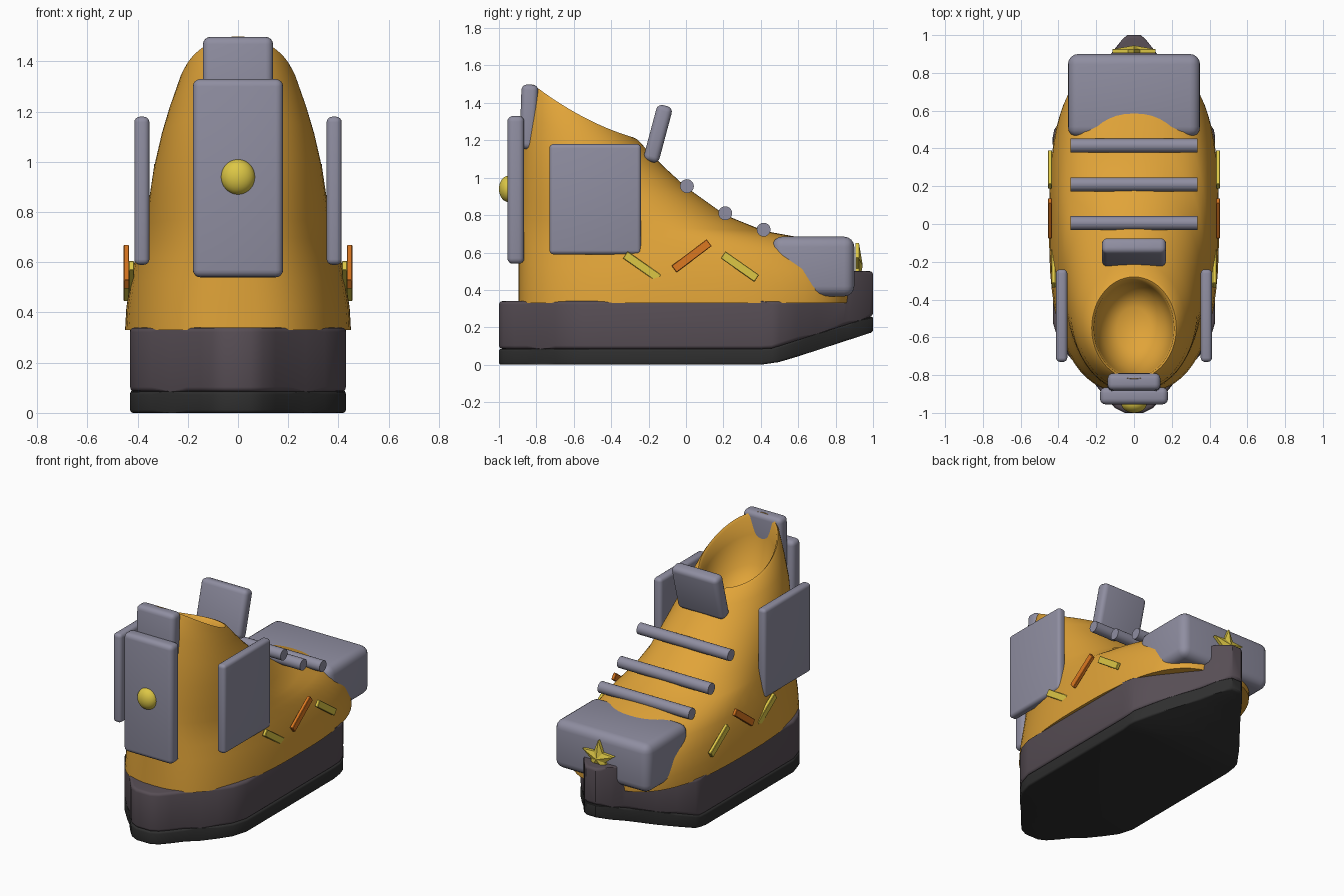
import bpy, bmesh, math
from mathutils import Matrix

if "Cube" in bpy.data.objects:
    bpy.data.objects.remove(bpy.data.objects["Cube"])

def material(name, rgb):
    m = bpy.data.materials.new(name)
    m.diffuse_color = (*rgb, 1)
    m.use_nodes = True
    m.node_tree.nodes["Principled BSDF"].inputs["Base Color"].default_value = m.diffuse_color
    return m

AMBER = material("amber_fabric", (0.75, 0.37, 0.04))
GREY = material("grey_plate", (0.275, 0.27, 0.355))
PLUM = material("plum_midsole", (0.095, 0.075, 0.09))
BLACK = material("black_rubber", (0.028, 0.028, 0.028))
YELLOW = material("yellow_trim", (0.72, 0.57, 0.06))
RUST = material("rust_trim", (0.72, 0.19, 0.015))

def finish(name, bm, mat, angle=35):
    bmesh.ops.recalc_face_normals(bm, faces=bm.faces[:])
    me = bpy.data.meshes.new(name)
    bm.to_mesh(me)
    bm.free()
    ob = bpy.data.objects.new(name, me)
    bpy.context.collection.objects.link(ob)
    me.materials.append(mat)
    bpy.ops.object.select_all(action='DESELECT')
    ob.select_set(True)
    bpy.context.view_layer.objects.active = ob
    bpy.ops.object.shade_smooth_by_angle(angle=math.radians(angle))
    return ob

def box(name, loc, size, mat, bevel=0.03, tilt=0.0, segments=4):
    bm = bmesh.new()
    bmesh.ops.create_cube(bm, size=1)
    bmesh.ops.scale(bm, vec=size, verts=bm.verts[:])
    bmesh.ops.bevel(bm, geom=bm.edges[:], offset=bevel, segments=segments,
                    profile=0.5, affect='EDGES')
    bmesh.ops.transform(bm, matrix=Matrix.Translation(loc) @ Matrix.Rotation(tilt, 4, 'X'),
                        verts=bm.verts[:])
    return finish(name, bm, mat)

def interp(points, y):
    for (y0, z0), (y1, z1) in zip(points, points[1:]):
        if y <= y1:
            return z0 + (z1 - z0) * max(0, (y - y0) / (y1 - y0))
    return points[-1][1]

# Sole layers: half widths along y, with separate height curves
OUTLINE = [(-1, .05), (-.975, .1), (-.92, .15), (-.85, .205), (-.78, .27), (-.7, .345),
           (-.62, .4), (-.52, .43), (.4, .43), (.46, .43), (.5, .422), (.6, .355), (.7, .275),
           (.84, .165), (.87, .145), (.93, .1), (.98, .06), (1, .035)]
TREAD = [(-1, 0), (.4, 0), (.5, .015), (.6, .045), (1, .175)]
SEAM = [(-1, .085), (.45, .085), (1, .26)]
TOP = [(-1, .34), (.845, .34), (.87, .5), (1, .5)]

def sole(name, low, high, mat, bevel):
    bm = bmesh.new()
    rings = []
    for y, w in OUTLINE:
        a, b = interp(low, y), interp(high, y)
        rings.append([bm.verts.new(p) for p in ((-w, y, a), (w, y, a), (w, y, b), (-w, y, b))])
    for r, s in zip(rings, rings[1:]):
        for i in range(4):
            j = (i + 1) % 4
            bm.faces.new((r[i], r[j], s[j], s[i]))
    bm.faces.new(rings[0])
    bm.faces.new(rings[-1])
    rims = [bm.edges.get((r[i], s[i])) for r, s in zip(rings, rings[1:]) for i in range(4)]
    rims += [bm.edges.get((r[i], r[i + 1])) for r in (rings[0], rings[-1]) for i in (0, 2)]
    bmesh.ops.bevel(bm, geom=rims, offset=bevel, segments=3, profile=0.5,
                    affect='EDGES', clamp_overlap=True)
    return finish(name, bm, mat)

sole("outsole", TREAD, SEAM, BLACK, 0.012)
sole("midsole", SEAM, TOP, PLUM, 0.018)

# Upper: tilted egg rings from sole to collar, then down into the foot opening
# front y, front z, back y, back z, half width, front exponent, back exponent
RINGS = [(.875, .33, -.895, .33, .45, 2.8, 2.6),
         (.885, .41, -.895, .43, .445, 2.8, 2.55),
         (.86, .51, -.895, .53, .43, 2.7, 2.45),
         (.78, .61, -.895, .62, .41, 2.5, 2.35),
         (.64, .675, -.895, .70, .39, 2.3, 2.25),
         (.42, .715, -.89, .78, .375, 2.2, 2.2),
         (.21, .80, -.89, .88, .357, 2.1, 2.15),
         (.0, .95, -.885, 1.02, .335, 2.1, 2.1),
         (-.12, 1.06, -.875, 1.18, .305, 2, 2.1),
         (-.20, 1.14, -.86, 1.33, .272, 2, 2),
         (-.26, 1.205, -.835, 1.475, .235, 2, 2),
         (-.28, 1.215, -.82, 1.5, .224, 2, 2),
         (-.295, 1.205, -.81, 1.48, .212, 2, 2),
         (-.31, 1.15, -.80, 1.36, .203, 2, 2),
         (-.35, 1.05, -.76, 1.17, .168, 2, 2),
         (-.44, 1.0, -.67, 1.05, .09, 2, 2)]
SEG = 64

def ring_point(k, i):
    yf, zf, yb, zb, w, nf, nb = RINGS[k]
    a = 2 * math.pi * i / SEG
    c, s = math.cos(a), math.sin(a)
    n = nf if c > 0 else nb
    u = math.copysign(abs(c) ** (2 / n), c)
    v = math.copysign(abs(s) ** (2 / n), s)
    t = (u + 1) / 2
    sag = (zb - zf) * 0.45 * t * (1 - t)
    return (w * v, yb + (yf - yb) * t, zb + (zf - zb) * t - sag)

bm = bmesh.new()
loops = [[bm.verts.new(ring_point(k, i)) for i in range(SEG)] for k in range(len(RINGS))]
for r, s in zip(loops, loops[1:]):
    for i in range(SEG):
        j = (i + 1) % SEG
        bm.faces.new((r[i], r[j], s[j], s[i]))
bm.faces.new(loops[0])
bm.faces.new(loops[-1])
finish("upper", bm, AMBER, 60)

# Grey plates
box("toe_cap", (0, .68, .525), (.70, .44, .32), GREY, .055)
box("tongue", (0, -.15, 1.235), (.34, .085, .31), GREY, .03, -math.radians(15))
box("heel_plate", (0, -.91, .935), (.36, .09, .79), GREY, .03)
box("pull_tab", (0, -.84, 1.325), (.28, .09, .345), GREY, .03, -math.radians(2))
for side, x in (("left", -1), ("right", 1)):
    box(side + "_ankle_plate", (x * .383, -.485, .885), (.06, .49, .59), GREY, .022)

# Laces
for n, (y, z) in enumerate(((.005, .955), (.21, .81), (.415, .722))):
    bm = bmesh.new()
    bmesh.ops.create_cone(bm, cap_ends=True, segments=20, radius1=.037, radius2=.037, depth=.67,
                          matrix=Matrix.Translation((0, y, z)) @ Matrix.Rotation(math.pi / 2, 4, 'Y'))
    finish(f"lace_{n + 1}", bm, GREY)

# Slanted side stripes
STRIPES = [("rear_stripe", .425, -.235, .525, .22, -35, YELLOW),
           ("middle_stripe", .445, .03, .582, .235, 37, RUST),
           ("front_stripe", .445, .288, .525, .22, -35, YELLOW)]
for side, sx in (("left", -1), ("right", 1)):
    for name, x, y, z, length, deg, mat in STRIPES:
        box(f"{side}_{name}", (sx * x, y, z), (.022, length, .045), mat, .003,
            math.radians(deg), 1)

# Heel stud
bm = bmesh.new()
bmesh.ops.create_uvsphere(bm, u_segments=32, v_segments=16, radius=1)
bmesh.ops.transform(bm, verts=bm.verts[:], matrix=Matrix.Translation((0, -.95, .94)) @
                    Matrix.Diagonal((.068, .05, .07, 1)))
finish("heel_stud", bm, YELLOW)

# Toe star with raised centre
bm = bmesh.new()
rims = []
for y in (.905, .925):
    rims.append([bm.verts.new(((.12, .052)[i % 2] * math.sin(math.pi * i / 5), y,
                               .53 + (.12, .052)[i % 2] * math.cos(math.pi * i / 5)))
                 for i in range(10)])
peak = bm.verts.new((0, .945, .53))
bm.faces.new(rims[0])
for i in range(10):
    j = (i + 1) % 10
    bm.faces.new((rims[0][i], rims[0][j], rims[1][j], rims[1][i]))
    bm.faces.new((rims[1][i], rims[1][j], peak))
finish("toe_star", bm, YELLOW, 15)
